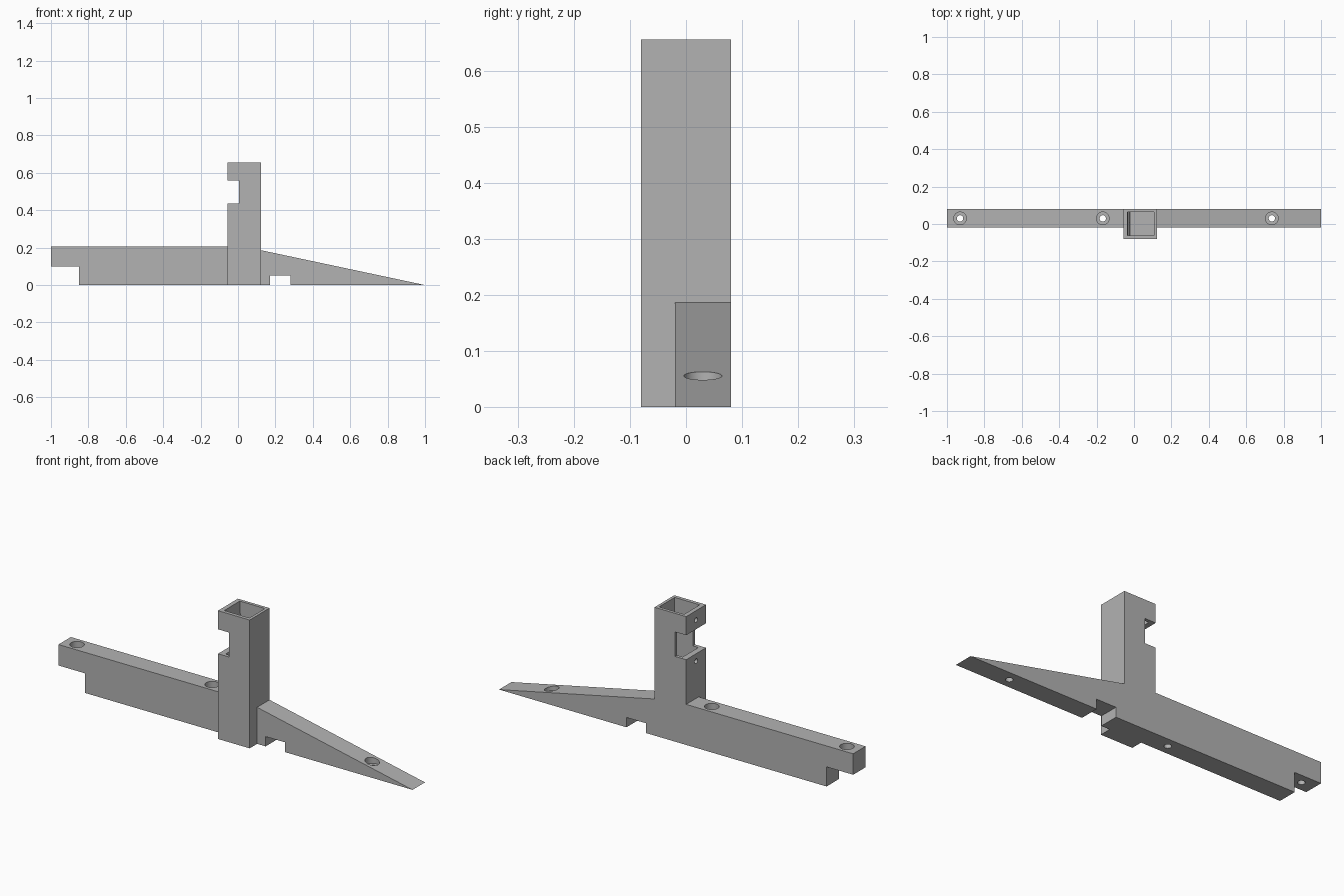
import bpy, bmesh, math
from mathutils import Matrix

cube = bpy.data.objects.get("Cube")
if cube:
    bpy.data.objects.remove(cube, do_unlink=True)

grey = bpy.data.materials.new("plain grey")
grey.use_nodes = True
GREY = (0.45, 0.45, 0.45, 1)
grey.diffuse_color = GREY
grey.node_tree.nodes["Principled BSDF"].inputs["Base Color"].default_value = GREY


def finish(bm, name):
    bmesh.ops.recalc_face_normals(bm, faces=bm.faces)
    mesh = bpy.data.meshes.new(name)
    bm.to_mesh(mesh)
    bm.free()
    mesh.materials.append(grey)
    obj = bpy.data.objects.new(name, mesh)
    bpy.context.collection.objects.link(obj)
    return obj


def extrude_profile(name, points, y0, y1):
    """Extrude an (x, z) outline from y0 to y1."""
    bm = bmesh.new()
    face = bm.faces.new([bm.verts.new((x, y0, z)) for x, z in points])
    out = bmesh.ops.extrude_face_region(bm, geom=[face])
    verts = [v for v in out["geom"] if isinstance(v, bmesh.types.BMVert)]
    bmesh.ops.translate(bm, verts=verts, vec=(0, y1 - y0, 0))
    return finish(bm, name)


def cylinder(name, radius, depth, centre, along_x=False):
    bm = bmesh.new()
    turn = Matrix.Rotation(math.pi / 2, 4, "Y") if along_x else Matrix()
    bmesh.ops.create_cone(bm, cap_ends=True, segments=40, radius1=radius, radius2=radius,
                          depth=depth, matrix=Matrix.Translation(centre) @ turn)
    return finish(bm, name)


def combine(target, other, operation):
    """Apply a boolean and remove the helper."""
    other.hide_render = True
    mod = target.modifiers.new("boolean", "BOOLEAN")
    mod.operation, mod.solver, mod.object = operation, "EXACT", other
    graph = bpy.context.evaluated_depsgraph_get()
    result = bpy.data.meshes.new_from_object(target.evaluated_get(graph))
    target.modifiers.clear()
    target.data = result
    bpy.data.objects.remove(other, do_unlink=True)


# Long base: notched bar on one side, tapering wedge on the other
base = extrude_profile("stand_body", [
    (-1, 0.1), (-0.85, 0.1), (-0.85, 0), (0.17, 0), (0.17, 0.05), (0.28, 0.05),
    (0.28, 0), (1, 0), (0.12, 0.187), (0.0, 0.187), (0.0, 0.207), (-1, 0.207)], -0.02, 0.08)

# Upright socket with a side notch
tower = extrude_profile("upright_socket", [
    (-0.057, 0), (0.122, 0), (0.122, 0.655), (-0.057, 0.655), (-0.057, 0.56),
    (0.005, 0.56), (0.005, 0.435), (-0.057, 0.435)], -0.08, 0.08)
combine(base, tower, "UNION")

# Hollow of the socket, leaning slightly on one wall
hollow = extrude_profile("socket_cutter", [
    (-0.018, 0.2), (0.107, 0.2), (0.107, 0.7), (-0.036, 0.7)], -0.062, 0.064)
combine(base, hollow, "DIFFERENCE")

# Counterbored screw holes through the base
for x, floor in ((-0.93, 0.17), (-0.167, 0.17), (0.737, 0.03)):
    combine(base, cylinder("bore_cutter", 0.034, 0.2, (x, 0.03, floor + 0.1)), "DIFFERENCE")
    combine(base, cylinder("hole_cutter", 0.017, 0.8, (x, 0.03, 0.1)), "DIFFERENCE")

# Small screw holes in the side wall of the socket
for z in (0.607, 0.397):
    combine(base, cylinder("pin_cutter", 0.012, 0.08, (-0.05, 0, z), True), "DIFFERENCE")

bpy.context.view_layer.objects.active = base
base.select_set(True)
bpy.ops.object.shade_smooth_by_angle(angle=math.radians(30))
